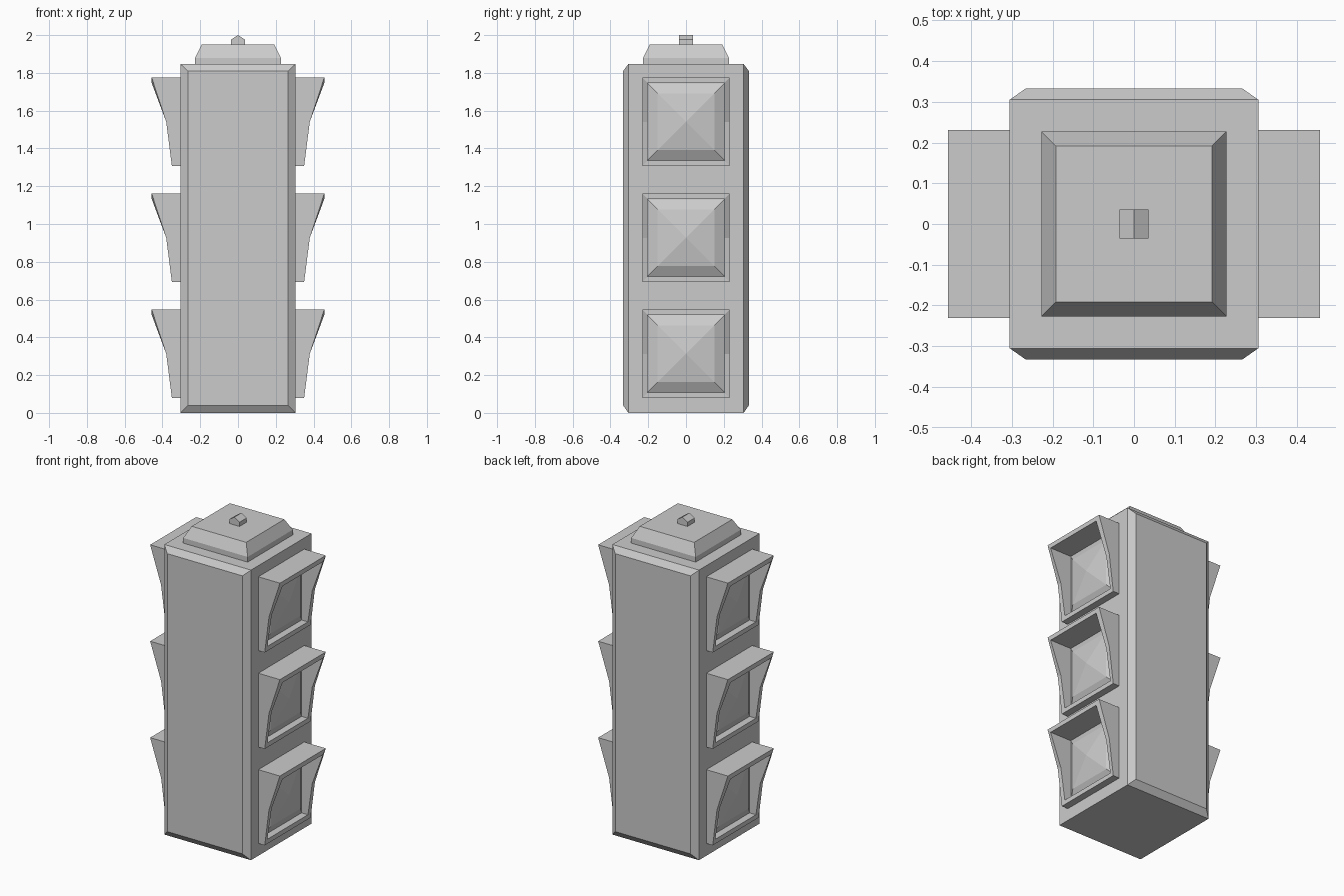
import bpy, bmesh

if "Cube" in bpy.data.objects:
    bpy.data.objects.remove(bpy.data.objects["Cube"])

# Skin a list of equal-length point rings; caps the ends or closes into a loop
def loft(name, rings, closed=False, mirror=False):
    bm = bmesh.new()
    vs = [[bm.verts.new(p) for p in r] for r in rings]
    n = len(vs[0])
    pairs = list(zip(vs, vs[1:])) + ([(vs[-1], vs[0])] if closed else [])
    for a, b in pairs:
        for i in range(n):
            j = (i + 1) % n
            bm.faces.new((a[i], a[j], b[j], b[i]))
    if not closed:
        bm.faces.new(vs[0])
        bm.faces.new(vs[-1])
    bmesh.ops.remove_doubles(bm, verts=bm.verts, dist=1e-5)
    bmesh.ops.recalc_face_normals(bm, faces=bm.faces)
    me = bpy.data.meshes.new(name)
    bm.to_mesh(me)
    bm.free()
    ob = bpy.data.objects.new(name, me)
    bpy.context.collection.objects.link(ob)
    if mirror:
        ob.modifiers.new("Mirror", 'MIRROR').use_mirror_merge = False
    return ob

def rect(a, b0, b1):
    return [(-a, b0), (a, b0), (a, b1), (-a, b1)]

# Housing with raised, chamfered front and back panels
def section(y, hw, z0, z1):
    return [(x, y, z) for x, z in rect(hw, z0, z1)]

loft("housing", [section(-.333, .265, .04, 1.81), section(-.305, .305, 0, 1.847),
                 section(.305, .305, 0, 1.847), section(.333, .265, .04, 1.81)])

# Stepped roof cap
loft("roof_cap", [[(x, y, z) for x, y in rect(h, -h, h)]
                  for h, z in ((.227, 1.847), (.227, 1.88), (.192, 1.95))])

# Small ridged knob on top
knob = [(-.036, 1.95), (.036, 1.95), (.036, 1.977), (0, 2.0), (-.036, 1.977)]
loft("top_knob", [[(x, y, z) for x, z in knob] for y in (-.036, .036)])

# Visor outline: six points, reach grows from bottom to top
REACH = (.35, .38, .457, .457, .38, .35)

def visor_ring(cz, hw, hh, back):
    ys = (-hw, -hw, -hw, hw, hw, hw)
    zs = (-hh, 0, hh, hh, 0, -hh)
    return [(.305 if back else r, y, cz + z) for r, y, z in zip(REACH, ys, zs)]

for label, cz in (("top", 1.541), ("middle", .927), ("bottom", .313)):
    # Hooded frame around the lamp
    loft(label + "_visor", [visor_ring(cz, .231, .235, True), visor_ring(cz, .231, .235, False),
                            visor_ring(cz, .204, .206, False), visor_ring(cz, .204, .206, True)],
         closed=True, mirror=True)
    # Faceted lens: steep rim, then a shallow pyramid
    lens = [[(x, y, cz + z) for y, z in rect(h, -h, h)]
            for x, h in ((.305, .204), (.335, .15), (.36, .0001))]
    loft(label + "_lens", lens, mirror=True)
